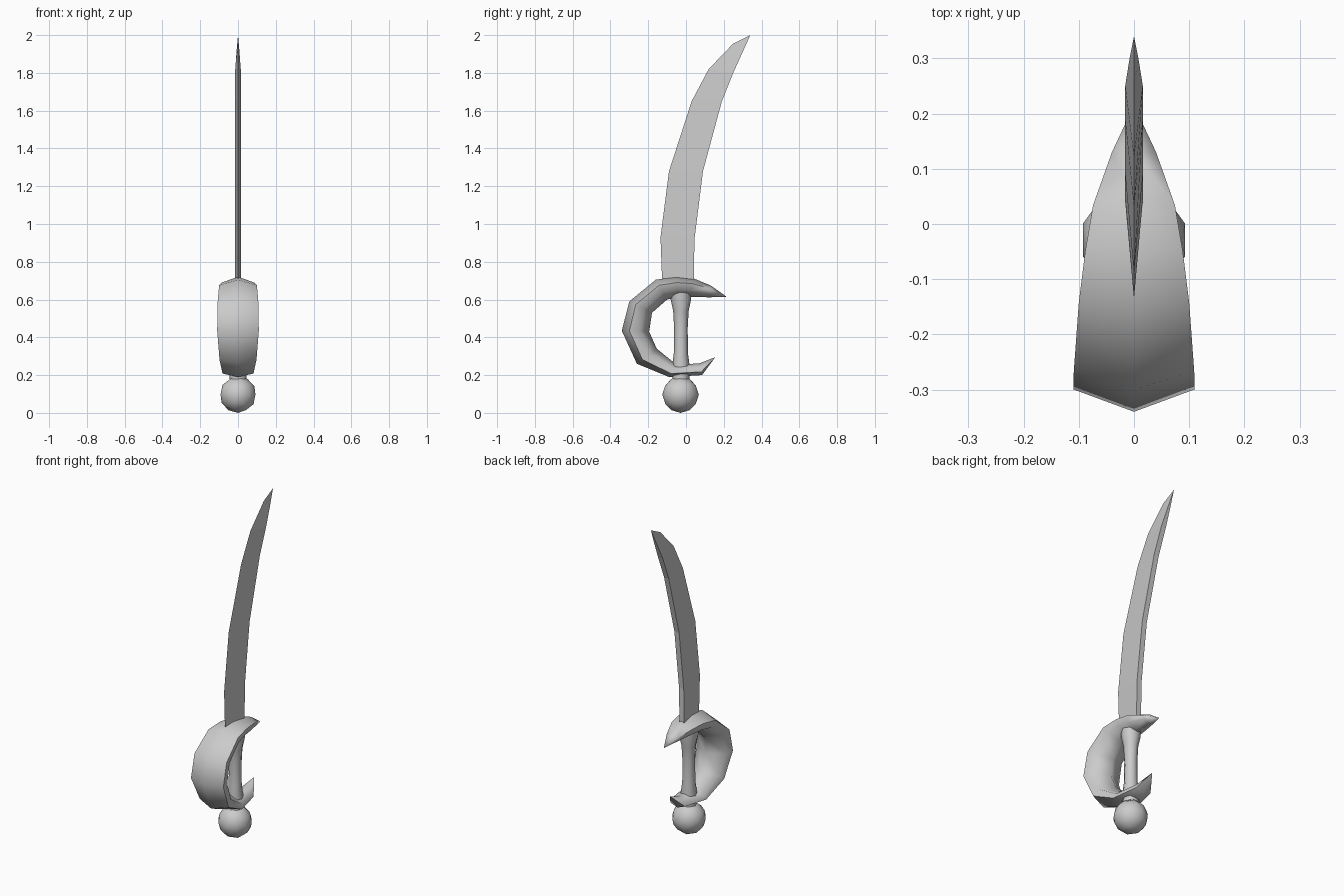
import bpy, bmesh, math
from mathutils import Vector

cube = bpy.data.objects.get("Cube")
if cube:
    bpy.data.objects.remove(cube, do_unlink=True)

steel = bpy.data.materials.new("grey steel")
steel.use_nodes = True
GREY = (0.6, 0.6, 0.6, 1)
steel.diffuse_color = GREY
steel.node_tree.nodes["Principled BSDF"].inputs["Base Color"].default_value = GREY


def finish(name, bm, angle=None):
    bmesh.ops.recalc_face_normals(bm, faces=bm.faces)
    mesh = bpy.data.meshes.new(name)
    bm.to_mesh(mesh)
    bm.free()
    obj = bpy.data.objects.new(name, mesh)
    bpy.context.collection.objects.link(obj)
    mesh.materials.append(steel)
    if angle:
        bpy.ops.object.select_all(action='DESELECT')
        obj.select_set(True)
        bpy.context.view_layer.objects.active = obj
        bpy.ops.object.shade_smooth_by_angle(angle=math.radians(angle))
    return obj


def loft(name, rings, start=None, end=None, angle=None):
    """Skin closed rings; each end closes to a point or a flat cap."""
    bm = bmesh.new()
    loops = [[bm.verts.new(p) for p in ring] for ring in rings]
    n = len(loops[0])
    for a, b in zip(loops, loops[1:]):
        for i in range(n):
            j = (i + 1) % n
            bm.faces.new((a[i], a[j], b[j], b[i]))
    for loop, tip in ((loops[0], start), (loops[-1], end)):
        if tip:
            v = bm.verts.new(tip)
            for i in range(n):
                bm.faces.new((loop[i], loop[(i + 1) % n], v))
        else:
            bm.faces.new(loop)
    return finish(name, bm, angle)


# Blade: wedge section, sharp in front and flat along the back
edge = [(-.125, .66), (-.135, .93), (-.09, 1.28), (.03, 1.65), (.12, 1.82), (.25, 1.955)]
spine = [(.04, .66), (.045, .92), (.09, 1.28), (.19, 1.65), (.25, 1.80), (.30, 1.91)]
half = [.016, .016, .016, .016, .016, .008]
loft("blade",
     [[(0, *e), (t, *s), (-t, *s)] for e, s, t in zip(edge, spine, half)],
     end=(0, .34, 2.0))

# Guard: crescent with (outer point, inner point, half width) stations
stations = [
    ((.13, .675), (.13, .612), .04),
    ((.04, .712), (.02, .613), .074),
    ((-.05, .72), (-.04, .612), .088),
    ((-.16, .705), (-.10, .60), .10),
    ((-.30, .59), (-.18, .53), .109),
    ((-.34, .435), (-.195, .43), .11),
    ((-.26, .26), (-.155, .34), .098),
    ((-.09, .19), (-.05, .255), .082),
    ((.085, .20), (.07, .262), .05),
]


def guard_ring(outer, inner, w):
    o, i = Vector((0, *outer)), Vector((0, *inner))
    section = [(0, 0), (1, .28), (.9, .65), (0, 1), (-.9, .65), (-1, .28)]
    return [o.lerp(i, t) + Vector((s * w, 0, 0)) for s, t in section]


loft("hand_guard", [guard_ring(*s) for s in stations],
     start=(0, .215, .615), end=(0, .155, .295), angle=70)

# Grip: waisted eight-sided handle
GRIP_Y = -.027
profile = [(.045, .18), (.046, .25), (.037, .32), (.036, .45), (.041, .54), (.054, .60), (.054, .66)]
loft("grip",
     [[(r * math.cos(k * math.pi / 4), GRIP_Y + r * math.sin(k * math.pi / 4), z)
       for k in range(8)] for r, z in profile], angle=60)

# Pommel
bm = bmesh.new()
bmesh.ops.create_icosphere(bm, subdivisions=2, radius=.097)
bmesh.ops.translate(bm, verts=bm.verts, vec=(0, -.029, .097))
finish("pommel", bm, 60)
